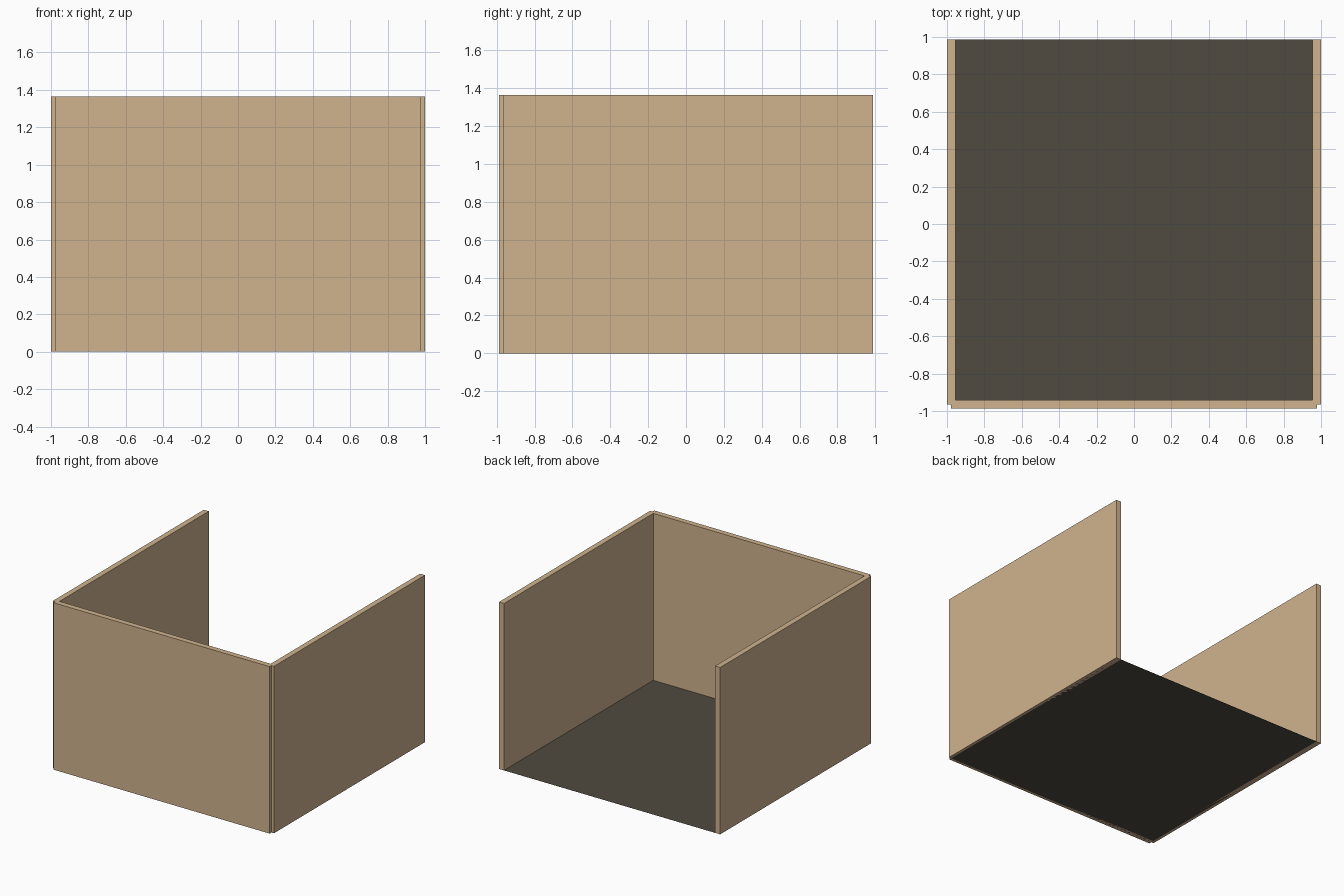
import bpy

if "Cube" in bpy.data.objects:
    bpy.data.objects.remove(bpy.data.objects["Cube"])

T = 0.045          # wall thickness
H = 1.365          # wall height
X = 0.9775         # floor half width; walls are centred on the floor edges
Y0, Y1 = -0.964, 0.987


def material(name, rgb):
    m = bpy.data.materials.new(name)
    m.diffuse_color = (*rgb, 1)
    m.use_nodes = True
    m.node_tree.nodes["Principled BSDF"].inputs["Base Color"].default_value = m.diffuse_color
    return m


def finish(name, mat):
    ob = bpy.context.object
    ob.name = name
    ob.data.materials.append(mat)
    bpy.ops.object.transform_apply(location=False, rotation=False, scale=True)
    return ob


def box(name, centre, size, mat):
    bpy.ops.mesh.primitive_cube_add(size=1, location=centre)
    bpy.context.object.scale = size
    return finish(name, mat)


wall_mat = material("wall_tan", (0.63, 0.45, 0.275))
floor_mat = material("floor_dark", (0.08, 0.07, 0.052))
ymid, depth = (Y0 + Y1) / 2, Y1 - Y0

# floor sheet
bpy.ops.mesh.primitive_plane_add(size=1, location=(0, ymid, 0))
bpy.context.object.scale = (2 * X, depth, 1)
finish("floor", floor_mat)

# side walls
for side, s in (("left", -1), ("right", 1)):
    box(side + "_wall", (s * X, ymid, H / 2), (T, depth, H), wall_mat)

# front wall, the opposite side stays open
box("front_wall", (0, Y0, H / 2), (2 * X, T, H), wall_mat)
